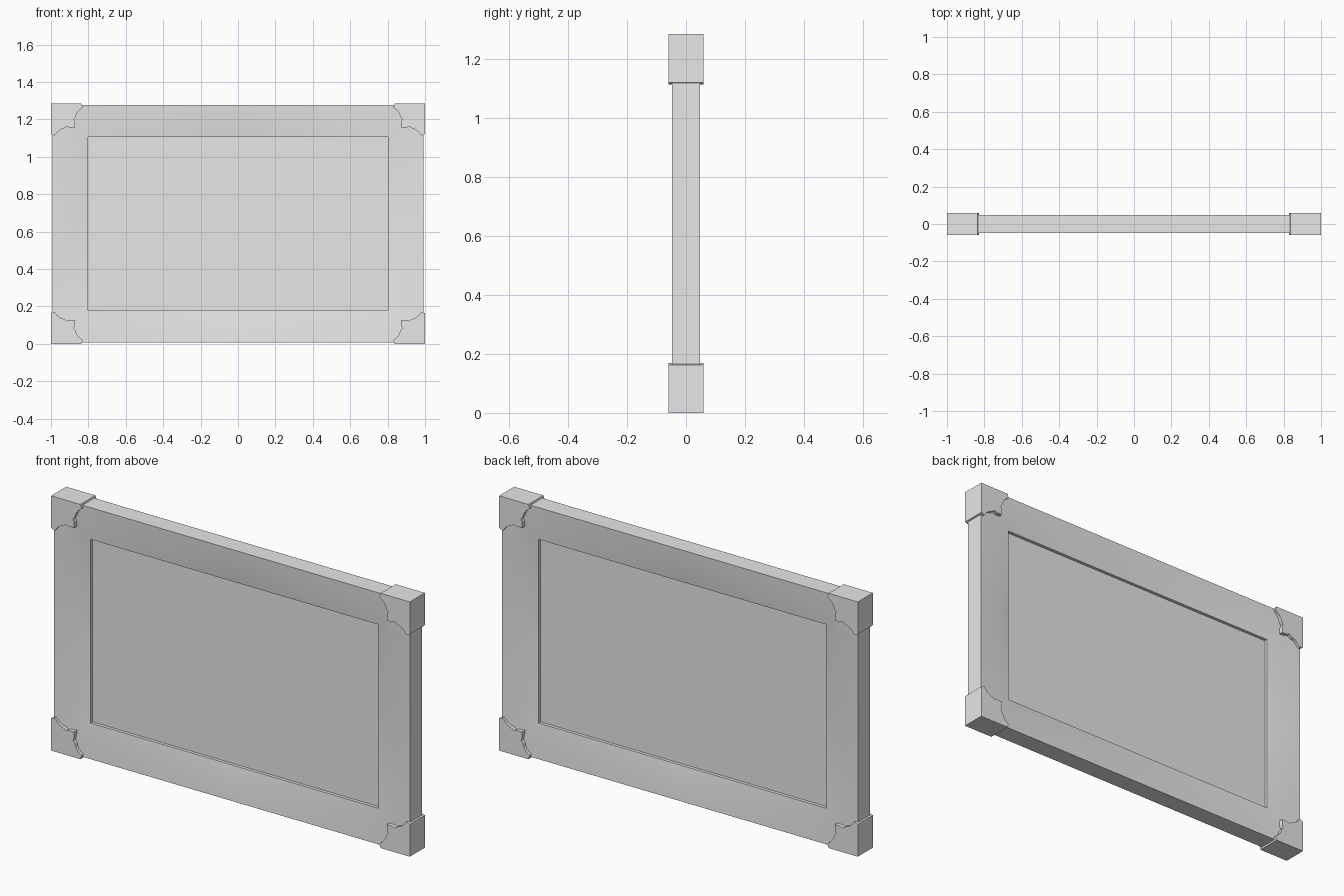
import bpy
import bmesh

cube = bpy.data.objects.get("Cube")
if cube:
    bpy.data.objects.remove(cube, do_unlink=True)

# Single plain grey
grey = bpy.data.materials.new("plain_grey")
grey.use_nodes = True
grey.diffuse_color = (0.8, 0.8, 0.8, 1)
grey.node_tree.nodes["Principled BSDF"].inputs["Base Color"].default_value = (0.8, 0.8, 0.8, 1)

MID_Z = 0.642


def make_object(name, bm):
    bmesh.ops.recalc_face_normals(bm, faces=bm.faces[:])
    mesh = bpy.data.meshes.new(name)
    bm.to_mesh(mesh)
    bm.free()
    mesh.materials.append(grey)
    obj = bpy.data.objects.new(name, mesh)
    bpy.context.collection.objects.link(obj)
    return obj


def rectangle(bm, half_w, half_h, y):
    # Rectangular loop with a point at each corner and each side's middle
    steps = [(-1, -1), (0, -1), (1, -1), (1, 0), (1, 1), (0, 1), (-1, 1), (-1, 0)]
    return [bm.verts.new((sx * half_w, y, MID_Z + sz * half_h)) for sx, sz in steps]


# Frame: profile swept around the rectangle, from front opening to back opening
half_profile = [(0.803, 0.463, 0.012), (0.803, 0.463, 0.028),
                (0.88, 0.533, 0.039), (0.992, 0.634, 0.047)]
profile = [(w, h, -y) for w, h, y in half_profile] + half_profile[::-1]
bm = bmesh.new()
loops = [rectangle(bm, *p) for p in profile]
for a, b in zip(loops, loops[1:]):
    for i in range(len(a)):
        j = (i + 1) % len(a)
        bm.faces.new((a[i], a[j], b[j], b[i]))
# Recessed panel closes both openings
bm.faces.new(loops[0])
bm.faces.new(loops[-1])
frame = make_object("picture_frame", bm)
bpy.ops.object.select_all(action='DESELECT')
frame.select_set(True)
bpy.context.view_layer.objects.active = frame
bpy.ops.object.shade_smooth_by_angle(angle=0.52)

# Corner brackets: scalloped outline, symmetric about the diagonal
edge = [(0.163, 0), (0.17, 0.02), (0.152, 0.034), (0.139, 0.05),
        (0.132, 0.07), (0.122, 0.083), (0.128, 0.1)]
outline = [(0, 0)] + edge + [(0.128, 0.128)] + [(v, u) for u, v in reversed(edge)]
for side, sx in (("left", 1), ("right", -1)):
    for level, sz in (("top", 1), ("bottom", -1)):
        bm = bmesh.new()
        face = bm.faces.new([bm.verts.new((sx * (1 - u), -0.06, MID_Z + sz * (MID_Z - v)))
                             for u, v in outline])
        extruded = bmesh.ops.extrude_face_region(bm, geom=[face], use_keep_orig=True)
        moved = [g for g in extruded["geom"] if isinstance(g, bmesh.types.BMVert)]
        bmesh.ops.translate(bm, verts=moved, vec=(0, 0.12, 0))
        make_object(f"corner_bracket_{level}_{side}", bm)
